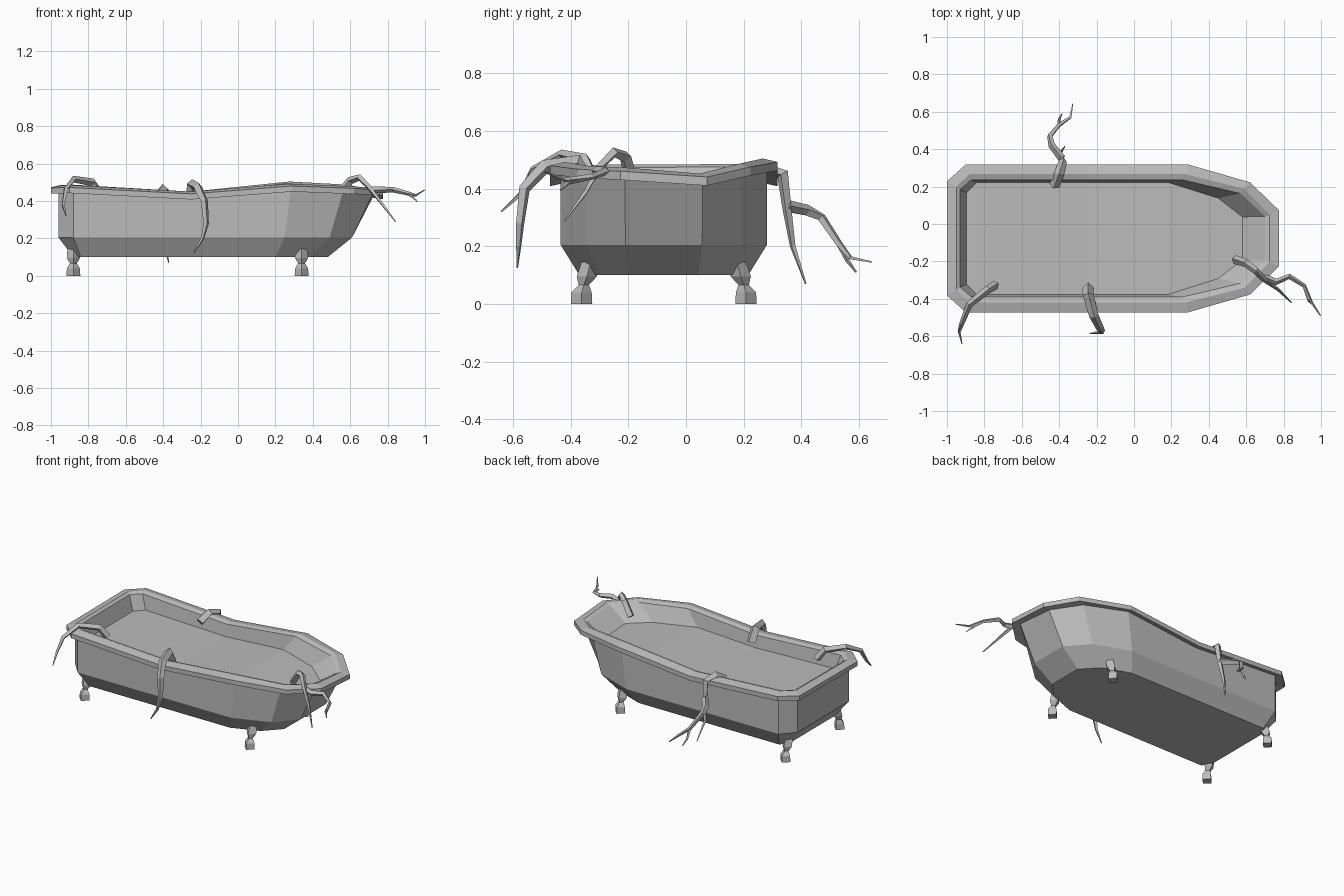
import bpy, bmesh
from mathutils import Vector

cube = bpy.data.objects.get("Cube")
if cube:
    bpy.data.objects.remove(cube, do_unlink=True)

grey = bpy.data.materials.new("stone_grey")
grey.use_nodes = True
COLOR = (0.5, 0.5, 0.5, 1)
grey.diffuse_color = COLOR
grey.node_tree.nodes["Principled BSDF"].inputs["Base Color"].default_value = COLOR

MID_Y = -0.077


def finish(bm, name):
    bmesh.ops.recalc_face_normals(bm, faces=bm.faces)
    mesh = bpy.data.meshes.new(name)
    bm.to_mesh(mesh)
    bm.free()
    mesh.materials.append(grey)
    obj = bpy.data.objects.new(name, mesh)
    bpy.context.collection.objects.link(obj)
    return obj


def loft(bm, rings):
    """Join consecutive closed rings of points with quads; return the vertex rings."""
    loops = [[bm.verts.new(p) for p in ring] for ring in rings]
    for a, b in zip(loops, loops[1:]):
        n = len(a)
        for i in range(n):
            bm.faces.new((a[i], a[(i + 1) % n], b[(i + 1) % n], b[i]))
    return loops


# Tub: half outlines (x, half width) mirrored into full rings; the rim waves unevenly
RIM_FRONT = (.47, .472, .438, .48, .467, .46)
RIM_BACK = (.473, .475, .438, .492, .475, .44)
BASE = [(-.88, .24), (-.84, .293), (-.25, .293), (.2, .293), (.38, .225), (.48, .12)]
WAIST = [(-.96, .27), (-.88, .358), (-.25, .358), (.25, .358), (.49, .27), (.61, .133)]
BODY = [(-.96, .27), (-.88, .358), (-.25, .358), (.28, .358), (.56, .27), (.72, .135)]
OUTER = [(-1, .305), (-.9, .395), (-.25, .395), (.29, .395), (.62, .3), (.775, .15)]
CREST = [(-.95, .275), (-.88, .343), (-.25, .343), (.275, .343), (.59, .265), (.725, .125)]
INNER = [(-.93, .26), (-.87, .313), (-.25, .313), (.26, .313), (.57, .24), (.7, .118)]
FILL = [(-.895, .245), (-.84, .3), (-.25, .3), (.18, .3), (.45, .215), (.58, .115)]


def ring(outline, front, back):
    near = [(x, MID_Y - w, z) for (x, w), z in zip(outline, front)]
    far = [(x, MID_Y + w, z) for (x, w), z in zip(outline, back)]
    return near + far[::-1]


def level(outline, z):
    return ring(outline, [z] * 6, [z] * 6)


def rim(outline, offset, wave=1):
    """Ring that follows the wavy rim, damped by wave."""
    return ring(outline, *([.47 + (z - .47) * wave + offset for z in side]
                           for side in (RIM_FRONT, RIM_BACK)))


def strip_cap(bm, loop):
    n = len(loop)
    for i in range(n // 2 - 1):
        bm.faces.new((loop[i], loop[i + 1], loop[n - 2 - i], loop[n - 1 - i]))


bm = bmesh.new()
loops = loft(bm, [
    level(BASE, .1), level(WAIST, .205), rim(BODY, -.022), rim(OUTER, -.03), rim(OUTER, 0),
    rim(CREST, .012), rim(INNER, .002), rim(FILL, -.092, .5)])
strip_cap(bm, loops[0])
strip_cap(bm, loops[-1])
finish(bm, "bathtub")


# Feet: block, narrow ankle and knob, turned toward the corners
DIAMOND = ((0, -1), (1, 0), (0, 1), (-1, 0))
FOOT = [(0, .037, .01), (.04, .035, .01), (.066, .018, .002), (.095, .035, -.008),
        (.145, .032, -.022)]
for end, x in (("left", .34), ("right", -.88)):
    for side, s in (("front", -1), ("back", 1)):
        bm = bmesh.new()
        y = MID_Y + s * .275
        loops = loft(bm, [[(x + a * r, y + s * lean + b * r, z) for a, b in DIAMOND]
                          for z, r, lean in FOOT])
        bm.faces.new(loops[0])
        bm.faces.new(loops[-1])
        finish(bm, side + "_" + end + "_foot")


# Tentacles: four-sided section swept along a path, tapering to the tip
def tentacle(name, path, thick, tip=.003):
    pts = [Vector(p) for p in path]
    last = len(pts) - 1
    rings, across = [], None
    for i, p in enumerate(pts):
        along = (pts[min(i + 1, last)] - pts[max(i - 1, 0)]).normalized()
        across = along.cross(Vector((0, 0, 1))) if across is None else across - along * across.dot(along)
        across.normalize()
        up = across.cross(along)
        t = (i / last) ** 1.4
        r = thick * (1 - t) + tip * t
        rings.append([p + (across * a + up * b) * r for a, b in DIAMOND])
    bm = bmesh.new()
    loops = loft(bm, rings)
    bm.faces.new(loops[0])
    bm.faces.new(loops[-1])
    finish(bm, name)


tentacle("corner_tentacle", [(-.74, -.325, .44), (-.78, -.35, .5), (-.88, -.43, .517),
                             (-.92, -.53, .465), (-.935, -.575, .38), (-.92, -.64, .32)], .024)
tentacle("front_tentacle", [(-.245, -.34, .41), (-.245, -.38, .49), (-.215, -.49, .475),
                            (-.18, -.56, .4), (-.17, -.575, .28), (-.19, -.58, .2),
                            (-.235, -.585, .125)], .031)
tentacle("end_tentacle", [(.54, -.19, .43), (.6, -.21, .51), (.65, -.25, .525),
                          (.7, -.3, .475), (.77, -.35, .385), (.842, -.42, .29)], .024)
tentacle("end_tentacle_branch", [(.69, -.28, .46), (.76, -.31, .46), (.83, -.28, .46),
                                 (.91, -.33, .44), (.95, -.42, .43), (.997, -.49, .458)], .019)
tentacle("end_tentacle_fork", [(.91, -.33, .44), (.935, -.41, .42), (.96, -.435, .395)], .01)
tentacle("back_tentacle", [(-.425, .205, .42), (-.4, .27, .465), (-.38, .335, .45),
                           (-.385, .35, .33), (-.4, .37, .2), (-.37, .415, .07)], .029)
tentacle("back_tentacle_branch", [(-.385, .35, .34), (-.44, .42, .325), (-.45, .47, .3),
                                  (-.4, .53, .21), (-.34, .57, .16), (-.327, .645, .145)], .021)
tentacle("back_tentacle_fork", [(-.4, .53, .21), (-.4, .56, .15), (-.385, .59, .11)], .01)
